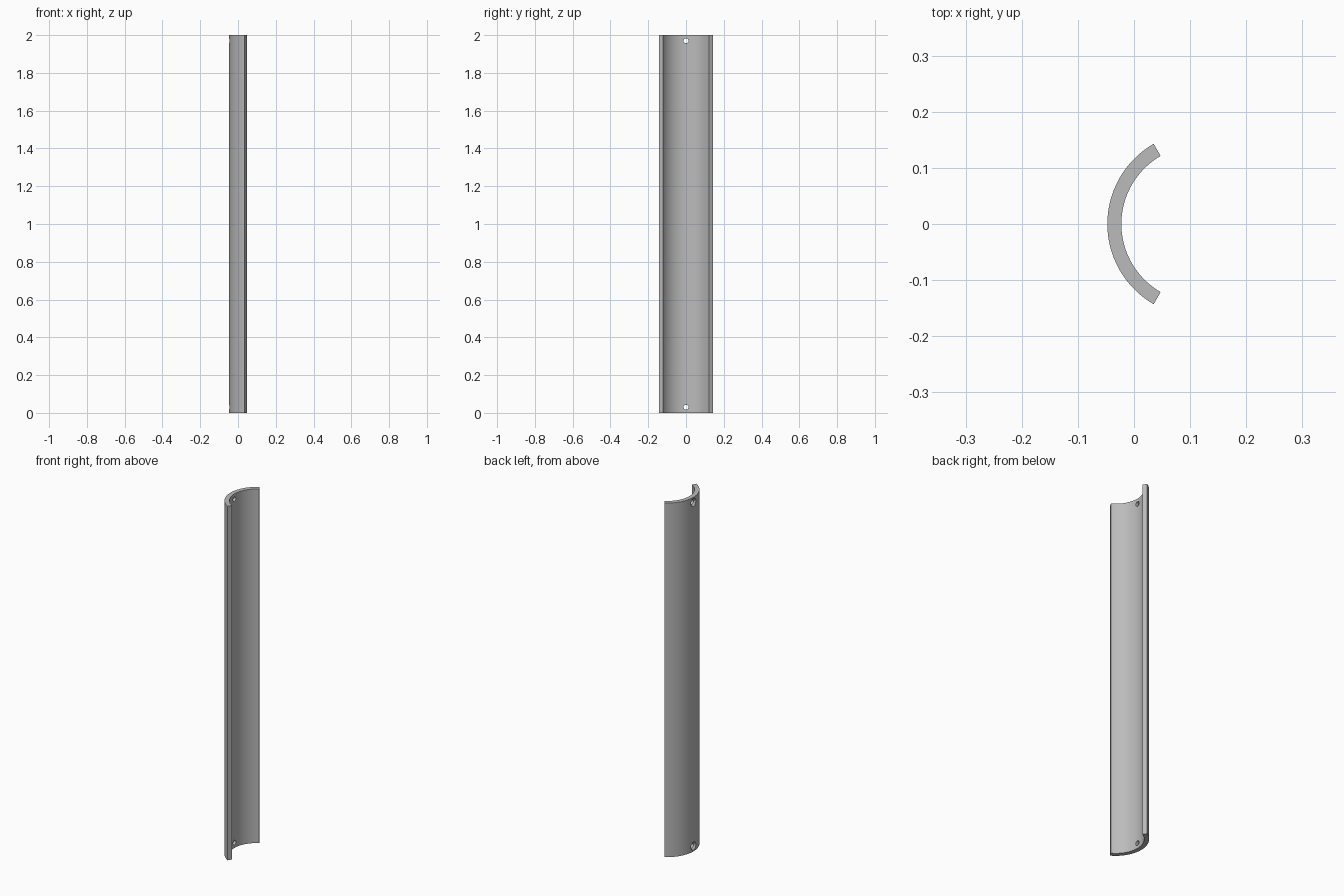
import bpy
import bmesh
from math import cos, sin, pi, radians

cube = bpy.data.objects.get("Cube")
if cube:
    bpy.data.objects.remove(cube, do_unlink=True)

HEIGHT = 2.0
OUTER_R, INNER_R = 0.165, 0.14
HALF_ANGLE = radians(60)
CENTRE_X = 0.1175          # axis of the curved wall
HOLE_R, SINK_R = 0.013, 0.023
HOLE_INSET = 0.03
ARC_STEPS, HOLE_STEPS = 48, 32

grey = bpy.data.materials.new("plain grey")
grey.use_nodes = True
colour = (0.5, 0.5, 0.5, 1)
grey.diffuse_color = colour
grey.node_tree.nodes["Principled BSDF"].inputs["Base Color"].default_value = colour


def make_object(name, bm):
    bmesh.ops.recalc_face_normals(bm, faces=bm.faces)
    mesh = bpy.data.meshes.new(name)
    bm.to_mesh(mesh)
    bm.free()
    mesh.materials.append(grey)
    obj = bpy.data.objects.new(name, mesh)
    bpy.context.collection.objects.link(obj)
    return obj


# Curved wall: arc-shaped profile extruded upwards
def arc(radius):
    angles = [HALF_ANGLE * (2 * i / ARC_STEPS - 1) for i in range(ARC_STEPS + 1)]
    return [(CENTRE_X - radius * cos(a), radius * sin(a), 0) for a in angles]


bm = bmesh.new()
outline = arc(OUTER_R) + arc(INNER_R)[::-1]
base = bm.faces.new([bm.verts.new(p) for p in outline])
top = bmesh.ops.extrude_face_region(bm, geom=[base], use_keep_orig=True)["geom"]
bmesh.ops.translate(bm, vec=(0, 0, HEIGHT),
                    verts=[v for v in top if isinstance(v, bmesh.types.BMVert)])
wall = make_object("curved_cover", bm)


# Countersunk screw holes, wide on the outside of the curve
def add_countersink(bm, z):
    outside = CENTRE_X - OUTER_R
    margin = 0.012
    profile = [(outside - margin, SINK_R + margin),
               (outside + SINK_R - HOLE_R, HOLE_R),
               (0, HOLE_R)]
    rings = []
    for x, r in profile:
        turns = [2 * pi * i / HOLE_STEPS for i in range(HOLE_STEPS)]
        rings.append([bm.verts.new((x, r * cos(t), z + r * sin(t))) for t in turns])
    for a, b in zip(rings, rings[1:]):
        for i in range(HOLE_STEPS):
            j = (i + 1) % HOLE_STEPS
            bm.faces.new((a[i], a[j], b[j], b[i]))
    bm.faces.new(rings[0])
    bm.faces.new(rings[-1])


bm = bmesh.new()
for z in (HOLE_INSET, HEIGHT - HOLE_INSET):
    add_countersink(bm, z)
cutter = make_object("screw_hole_cutter", bm)
cutter.hide_render = True

cut = wall.modifiers.new("screw holes", "BOOLEAN")
cut.operation = "DIFFERENCE"
cut.solver = "EXACT"
cut.object = cutter

bpy.ops.object.select_all(action="DESELECT")
wall.select_set(True)
bpy.context.view_layer.objects.active = wall
bpy.ops.object.modifier_apply(modifier=cut.name)
bpy.data.objects.remove(cutter, do_unlink=True)
bpy.ops.object.shade_smooth_by_angle(angle=radians(30))
